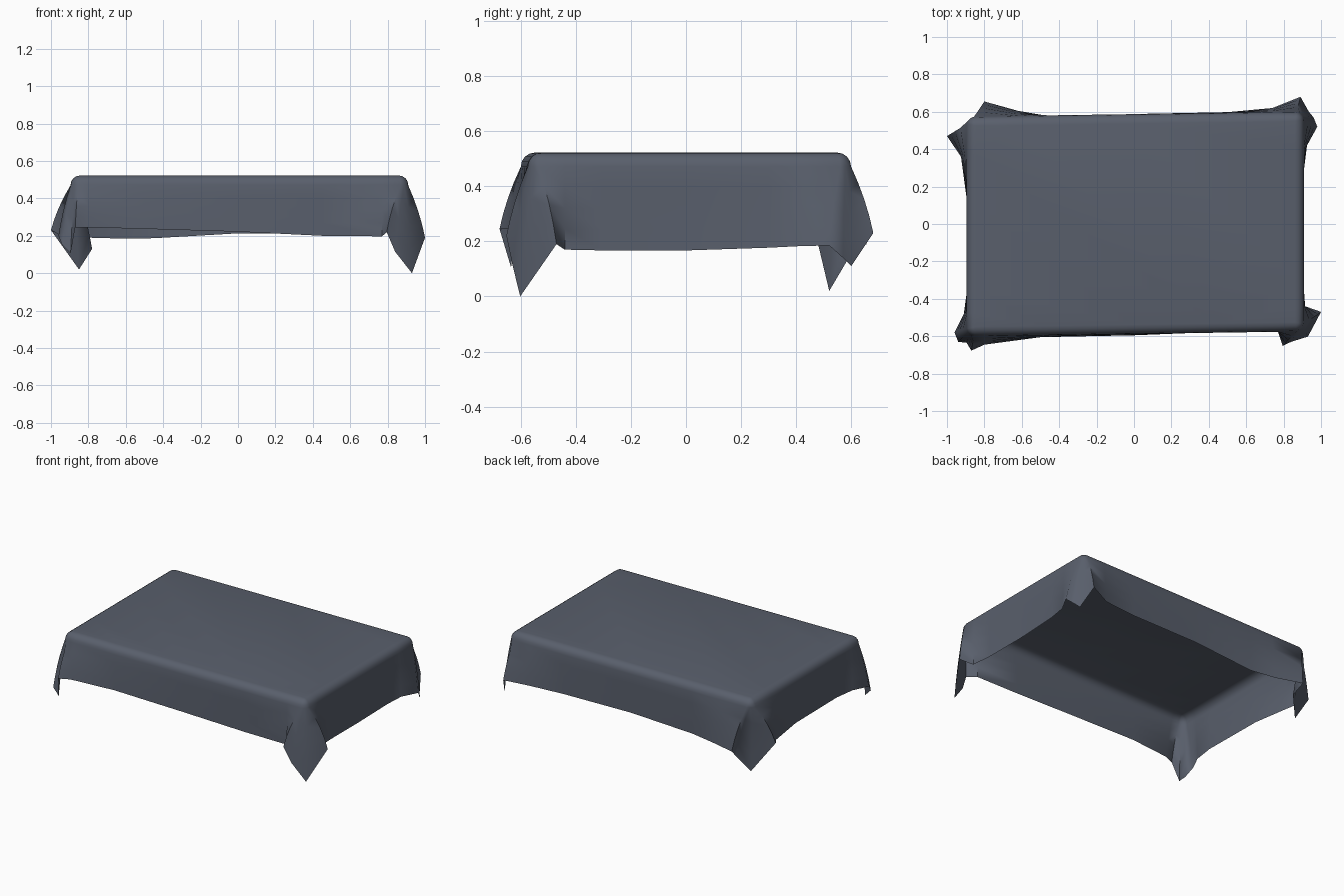
import bpy, bmesh
from math import sin, cos, pi
from mathutils import Vector

if "Cube" in bpy.data.objects:
    bpy.data.objects.remove(bpy.data.objects["Cube"])

TOP_Z, R = 0.522, 0.05   # tabletop height, edge rounding

# Corners of the flat top, counter-clockwise from front left
corners = [Vector(c) for c in ((-0.845, -0.55), (0.86, -0.525), (0.86, 0.55), (-0.845, 0.525))]

# Hem points of the four hanging sides: front, right, back, left
sides = [
    [(-0.80, -0.645, 0.245), (-0.50, -0.605, 0.237), (0, -0.595, 0.222),
     (0.45, -0.577, 0.2), (0.77, -0.575, 0.197)],
    [(0.915, -0.44, 0.17), (0.905, -0.3, 0.167), (0.905, 0, 0.167),
     (0.91, 0.3, 0.177), (0.925, 0.42, 0.183)],
    [(0.74, 0.62, 0.21), (0.5, 0.598, 0.21), (0, 0.588, 0.213),
     (-0.45, 0.575, 0.187), (-0.62, 0.605, 0.185)],
    [(-0.925, 0.36, 0.19), (-0.89, 0.1, 0.195), (-0.89, -0.34, 0.2), (-0.91, -0.48, 0.2)],
]
# Hem points of the folded flap following each side
flaps = [
    [(0.795, -0.652, 0.22), (0.84, -0.63, 0.115), (0.93, -0.602, 0), (1.0, -0.47, 0.19)],
    [(0.98, 0.52, 0.185), (0.96, 0.57, 0.14), (0.935, 0.6, 0.11), (0.89, 0.68, 0.23)],
    [(-0.80, 0.655, 0.19), (-0.78, 0.585, 0.13), (-0.85, 0.52, 0.02), (-1.0, 0.47, 0.23)],
    [(-0.96, -0.58, 0.2), (-0.94, -0.63, 0.15), (-0.895, -0.635, 0.105), (-0.87, -0.677, 0.245)],
]


def columns():
    """Yield flat-top point, outward direction, hem point all the way round."""
    for i in range(4):
        a, b = corners[i], corners[(i + 1) % 4]
        d = b - a
        angle = (i - 1) * pi / 2
        for h in map(Vector, sides[i]):
            t = min(1, max(0, (h.xy - a).dot(d) / d.length_squared))
            yield a + d * t, Vector((cos(angle), sin(angle))), h
        n = len(flaps[i])
        for k, h in enumerate(map(Vector, flaps[i])):
            ang = angle + pi / 2 * (k + 0.5) / n
            yield b, Vector((cos(ang), sin(ang))), h


def strand(core, out, hem):
    """One line of cloth running over the edge and down to the hem."""
    pts = []
    for a in (0, 0.25, 0.5, 0.75, 1):
        p = core + out * R * sin(a * pi / 2)
        pts.append(Vector((p.x, p.y, TOP_Z - R + R * cos(a * pi / 2))))
    edge = pts[-1]
    for t in (0.25, 0.5, 0.75, 1):
        p = edge.lerp(hem, t)
        p.xy += (hem.xy - edge.xy) * 0.4 * t * (1 - t)
        pts.append(p)
    return pts


# Tablecloth sheet
bm = bmesh.new()
grid = [[bm.verts.new(p) for p in strand(*c)] for c in columns()]
for i, col in enumerate(grid):
    nxt = grid[(i + 1) % len(grid)]
    for j in range(len(col) - 1):
        bm.faces.new((col[j], col[j + 1], nxt[j + 1], nxt[j]))
bm.faces.new([col[0] for col in grid])
bmesh.ops.remove_doubles(bm, verts=bm.verts, dist=0.0005)
bmesh.ops.recalc_face_normals(bm, faces=bm.faces)
if max(bm.faces, key=lambda f: f.calc_area()).normal.z < 0:
    bmesh.ops.reverse_faces(bm, faces=bm.faces)

mesh = bpy.data.meshes.new("tablecloth")
bm.to_mesh(mesh)
bm.free()
cloth = bpy.data.objects.new("tablecloth", mesh)
bpy.context.collection.objects.link(cloth)
bpy.context.view_layer.objects.active = cloth
cloth.select_set(True)
bpy.ops.object.shade_smooth_by_angle(angle=pi / 3)
mat = bpy.data.materials.new("slate_fabric")
mat.diffuse_color = (0.1, 0.115, 0.15, 1)
mat.use_nodes = True
mat.node_tree.nodes["Principled BSDF"].inputs["Base Color"].default_value = mat.diffuse_color
mesh.materials.append(mat)
